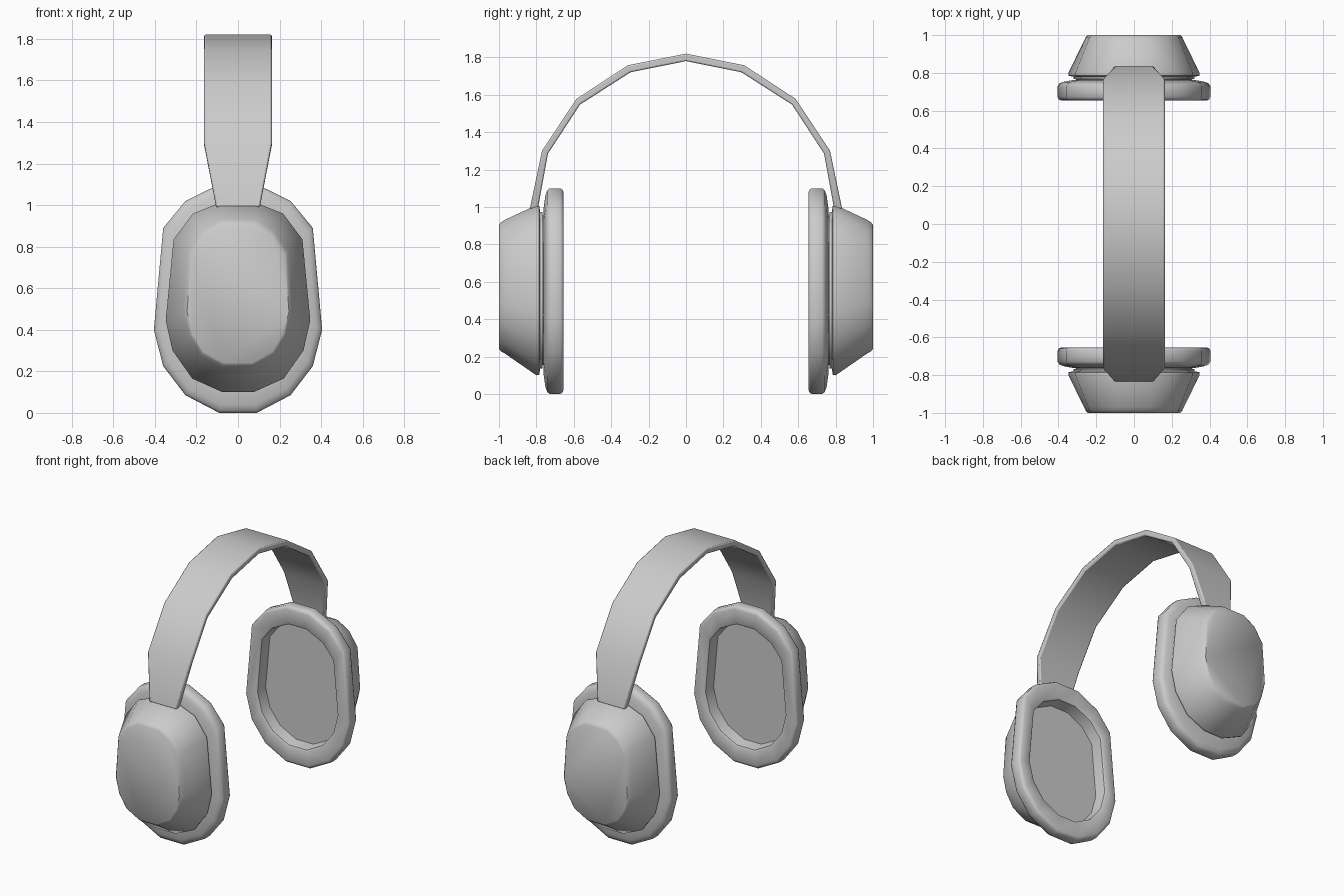
import bpy, bmesh, math

cube = bpy.data.objects.get("Cube")
if cube:
    bpy.data.objects.remove(cube, do_unlink=True)

grey = bpy.data.materials.new("plain grey")
grey.use_nodes = True
COLOUR = (0.6, 0.6, 0.6, 1)
grey.diffuse_color = COLOUR
grey.node_tree.nodes["Principled BSDF"].inputs["Base Color"].default_value = COLOUR

MID = 0.55  # height of the ear cup centre

# Right halves of the outlines (x, z), top to bottom
PAD = [(.09, 1.1), (.253, 1.02), (.36, .89), (.405, .4), (.36, .225), (.253, .085), (.09, 0)]
CUP = [(.09, 1.01), (.216, .96), (.31, .835), (.348, .445), (.315, .3), (.22, .165), (.075, .1)]
FACE = [(.08, .91), (.165, .86), (.23, .765), (.25, .485), (.225, .38), (.17, .29), (.07, .235)]


def finish(name, bm, angle, bevel=0):
    bmesh.ops.recalc_face_normals(bm, faces=bm.faces)
    mesh = bpy.data.meshes.new(name)
    bm.to_mesh(mesh)
    bm.free()
    mesh.materials.append(grey)
    ob = bpy.data.objects.new(name, mesh)
    bpy.context.collection.objects.link(ob)
    bpy.ops.object.select_all(action='DESELECT')
    ob.select_set(True)
    bpy.context.view_layer.objects.active = ob
    if bevel:
        mod = ob.modifiers.new("soft edges", 'BEVEL')
        mod.width, mod.segments, mod.angle_limit = bevel, 2, math.radians(50)
    bpy.ops.object.shade_smooth_by_angle(angle=math.radians(angle))


def loft(name, side, rings):
    """Skin a stack of (outline, scale, depth) rings and cap both ends."""
    bm = bmesh.new()
    loops = []
    for half, k, depth in rings:
        full = half + [(-x, z) for x, z in reversed(half)]
        loops.append([bm.verts.new((x * k, side * depth, MID + (z - MID) * k)) for x, z in full])
    for a, b in zip(loops, loops[1:]):
        for i in range(len(a)):
            j = (i + 1) % len(a)
            bm.faces.new((a[i], a[j], b[j], b[i]))
    bm.faces.new(loops[0])
    bm.faces.new(loops[-1])
    finish(name, bm, 42)


for side, word in ((-1, "front"), (1, "back")):
    # Tapered outer shell
    loft(word + "_ear_cup", side, [(FACE, .98, 1), (FACE, 1.02, .99), (FACE, 1.06, .968),
                                   (CUP, 1, .8), (CUP, .995, .785), (CUP, .9, .778)])
    # Recessed joint between shell and cushion
    loft(word + "_joint", side, [(CUP, .92, .785), (CUP, .92, .768), (CUP, .88, .766), (CUP, .88, .74)])
    # Cushion ring with a shallow well for the ear
    loft(word + "_cushion", side, [(PAD, .8, .762), (PAD, .93, .752), (PAD, .98, .742), (PAD, 1, .728),
                                   (PAD, 1, .672), (PAD, .985, .66), (PAD, .96, .655),
                                   (PAD, .79, .655), (PAD, .77, .662), (PAD, .75, .74)])

# Headband: (half width, outer y, outer z, inner y, inner z) from the crown down
STATIONS = [(.163, 0, 1.82, 0, 1.78), (.163, .313, 1.757, .297, 1.72),
            (.163, .587, 1.577, .567, 1.547), (.163, .77, 1.3, .738, 1.285),
            (.105, .835, .99, .792, .99)]
path = [(w, -a, b, -c, d) for w, a, b, c, d in reversed(STATIONS[1:])] + STATIONS
bm = bmesh.new()
sections = [[bm.verts.new(p) for p in ((-w, a, b), (w, a, b), (w, c, d), (-w, c, d))]
            for w, a, b, c, d in path]
for s, t in zip(sections, sections[1:]):
    for i in range(4):
        j = (i + 1) % 4
        bm.faces.new((s[i], s[j], t[j], t[i]))
bm.faces.new(sections[0])
bm.faces.new(sections[-1])
finish("headband", bm, 42, bevel=.008)
